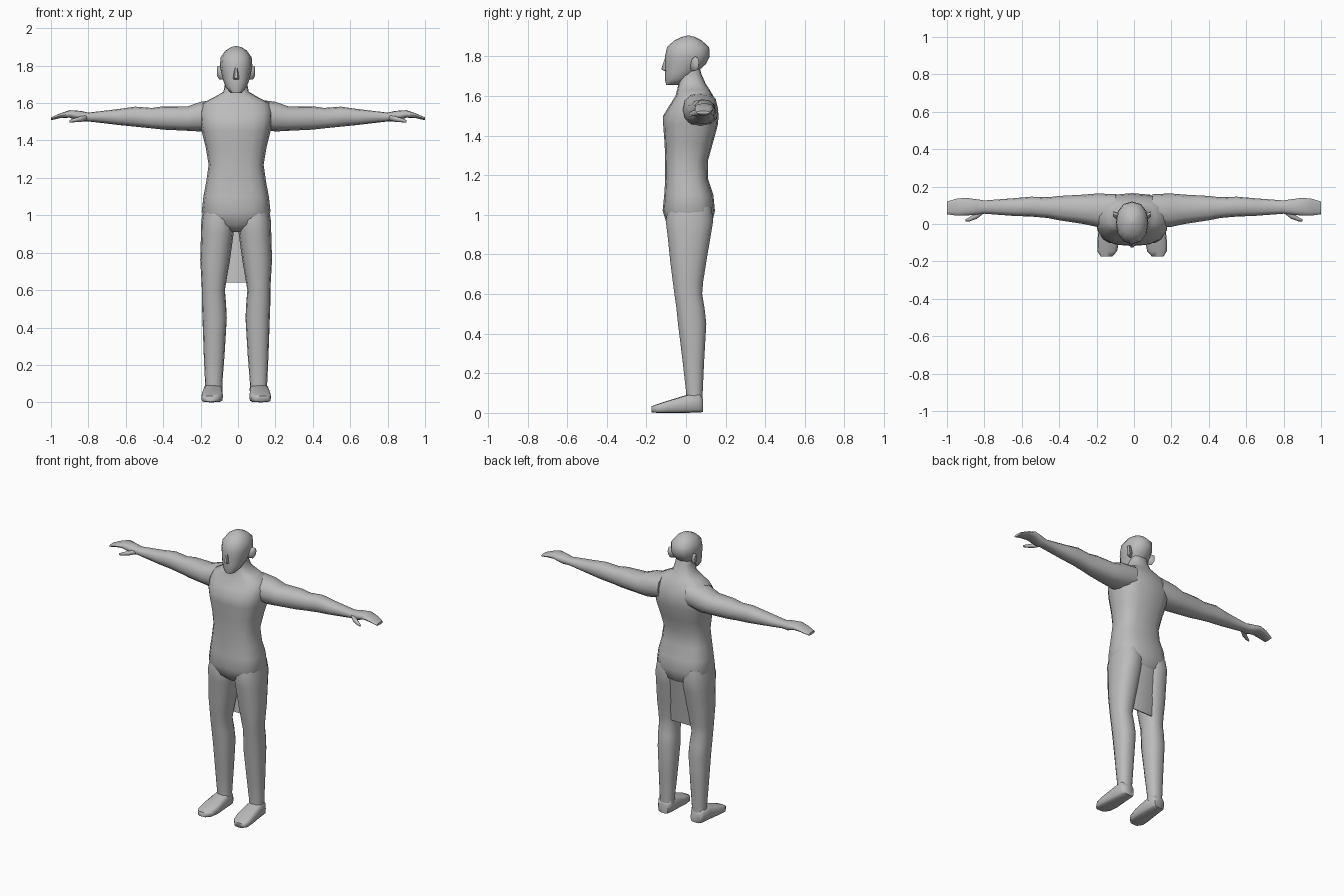
import bpy, bmesh, math
from mathutils import Vector

CX = -0.01  # body centre line
grey = bpy.data.materials.new("plain grey")
grey.diffuse_color = (0.5, 0.5, 0.5, 1)


def finish(name, bm, angle=60):
    bmesh.ops.recalc_face_normals(bm, faces=bm.faces[:])
    me = bpy.data.meshes.new(name)
    bm.to_mesh(me)
    bm.free()
    me.materials.append(grey)
    me.shade_smooth()
    me.set_sharp_from_angle(angle=math.radians(angle))
    ob = bpy.data.objects.new(name, me)
    bpy.context.collection.objects.link(ob)
    return ob


def loft(name, axis, rings, n=12, square=0.85, mirror=None, angle=60):
    """Skin rings (t, a0, a1, b0, b1) along an axis; a and b are the other two axes."""
    others = [i for i in range(3) if i != axis]
    sides = [(1, 0)] if mirror is None else [(1, mirror), (-1, mirror)]
    for k, (sx, ox) in enumerate(sides):
        bm = bmesh.new()
        loops = []
        for t, a0, a1, b0, b1 in rings:
            loop = []
            for i in range(n):
                ang = 2 * math.pi * i / n
                c, s = math.cos(ang), math.sin(ang)
                c = math.copysign(abs(c) ** square, c)
                s = math.copysign(abs(s) ** square, s)
                p = Vector((0, 0, 0))
                p[axis] = t
                p[others[0]] = (a0 + a1) / 2 + c * (a1 - a0) / 2
                p[others[1]] = (b0 + b1) / 2 + s * (b1 - b0) / 2
                p.x = sx * p.x + ox
                loop.append(bm.verts.new(p))
            loops.append(loop)
        for lo, hi in zip(loops, loops[1:]):
            for i in range(n):
                j = (i + 1) % n
                bm.faces.new((lo[i], lo[j], hi[j], hi[i]))
        bm.faces.new(loops[0])
        bm.faces.new(loops[-1])
        label = name if mirror is None else ("right_" if k else "left_") + name
        finish(label, bm, angle)


def upright(rows):
    """Rows (z, half width, front y, back y) to rings on the centre line."""
    return [(z, CX - w, CX + w, y0, y1) for z, w, y0, y1 in rows]


# torso with shoulders and neck
loft("torso", 2, upright([
    (0.91, 0.03, -0.05, 0.09), (0.95, 0.15, -0.095, 0.13),
    (1.02, 0.184, -0.118, 0.146), (1.10, 0.175, -0.11, 0.138),
    (1.18, 0.16, -0.105, 0.112), (1.27, 0.147, -0.105, 0.11),
    (1.36, 0.162, -0.108, 0.135), (1.45, 0.184, -0.115, 0.16),
    (1.50, 0.192, -0.115, 0.165), (1.55, 0.195, -0.085, 0.158),
    (1.60, 0.18, -0.053, 0.138), (1.63, 0.12, -0.045, 0.12),
    (1.66, 0.068, -0.038, 0.10), (1.71, 0.058, -0.035, 0.078),
    (1.77, 0.056, -0.035, 0.062)]), n=16, square=0.75)

# head
loft("head", 2, upright([
    (1.655, 0.03, -0.10, -0.035), (1.685, 0.056, -0.107, 0.02),
    (1.72, 0.069, -0.106, 0.055), (1.76, 0.079, -0.107, 0.10),
    (1.80, 0.087, -0.106, 0.12), (1.845, 0.083, -0.096, 0.117),
    (1.88, 0.058, -0.06, 0.08), (1.898, 0.03, -0.02, 0.045),
    (1.905, 0.004, 0.008, 0.016)]), n=12, square=0.9)

# nose wedge
loft("nose", 2, upright([
    (1.725, 0.014, -0.11, -0.09), (1.735, 0.016, -0.128, -0.09),
    (1.79, 0.008, -0.108, -0.09)]), n=6, square=1)

# ears
loft("ear", 0, [
    (0.065, 0.02, 0.05, 1.725, 1.79), (0.09, 0.03, 0.065, 1.725, 1.80),
    (0.101, 0.04, 0.066, 1.745, 1.795)], n=8, mirror=CX)

# legs
loft("leg", 2, [
    (0.06, 0.072, 0.166, 0.0, 0.085), (0.10, 0.074, 0.166, 0.0, 0.085),
    (0.25, 0.062, 0.173, -0.017, 0.092), (0.45, 0.05, 0.18, -0.042, 0.104),
    (0.53, 0.054, 0.183, -0.05, 0.095), (0.60, 0.06, 0.183, -0.06, 0.083),
    (0.66, 0.05, 0.186, -0.068, 0.088), (0.76, 0.033, 0.192, -0.081, 0.104),
    (0.90, 0.014, 0.188, -0.096, 0.128), (0.97, 0.008, 0.186, -0.105, 0.14),
    (1.04, 0.02, 0.175, -0.09, 0.13)], n=14, square=0.85, mirror=CX)

# feet
loft("foot", 1, [
    (0.087, 0.085, 0.157, 0.004, 0.07), (0.065, 0.074, 0.172, 0.002, 0.10),
    (0.0, 0.073, 0.176, 0.0, 0.09), (-0.09, 0.07, 0.186, 0.0, 0.062),
    (-0.145, 0.08, 0.186, 0.0, 0.044), (-0.173, 0.105, 0.168, 0.003, 0.034)],
    n=12, square=0.5, mirror=CX)

# arms with flat hands
loft("arm", 0, [
    (0.10, -0.02, 0.16, 1.465, 1.62), (0.20, -0.015, 0.163, 1.448, 1.607),
    (0.27, 0.0, 0.157, 1.452, 1.582), (0.40, 0.02, 0.15, 1.458, 1.583),
    (0.46, 0.032, 0.143, 1.465, 1.574), (0.55, 0.04, 0.146, 1.474, 1.581),
    (0.64, 0.043, 0.138, 1.483, 1.568), (0.80, 0.055, 0.126, 1.502, 1.549),
    (0.84, 0.05, 0.132, 1.50, 1.558), (0.90, 0.045, 0.14, 1.522, 1.562),
    (0.95, 0.045, 0.135, 1.52, 1.545), (1.0, 0.052, 0.12, 1.508, 1.524)],
    n=12, square=0.85, mirror=0)

# thumbs
loft("thumb", 0, [
    (0.80, 0.06, 0.10, 1.51, 1.54), (0.84, 0.028, 0.065, 1.50, 1.53),
    (0.88, 0.014, 0.036, 1.497, 1.518), (0.90, 0.014, 0.026, 1.495, 1.508)],
    n=8, mirror=0)

# rear cloth flap hanging between the legs
loft("rear_flap", 2, upright([
    (0.64, 0.075, 0.066, 0.072), (0.78, 0.075, 0.085, 0.091),
    (0.90, 0.075, 0.105, 0.111), (0.98, 0.07, 0.115, 0.125)]),
    n=8, square=0.3)
